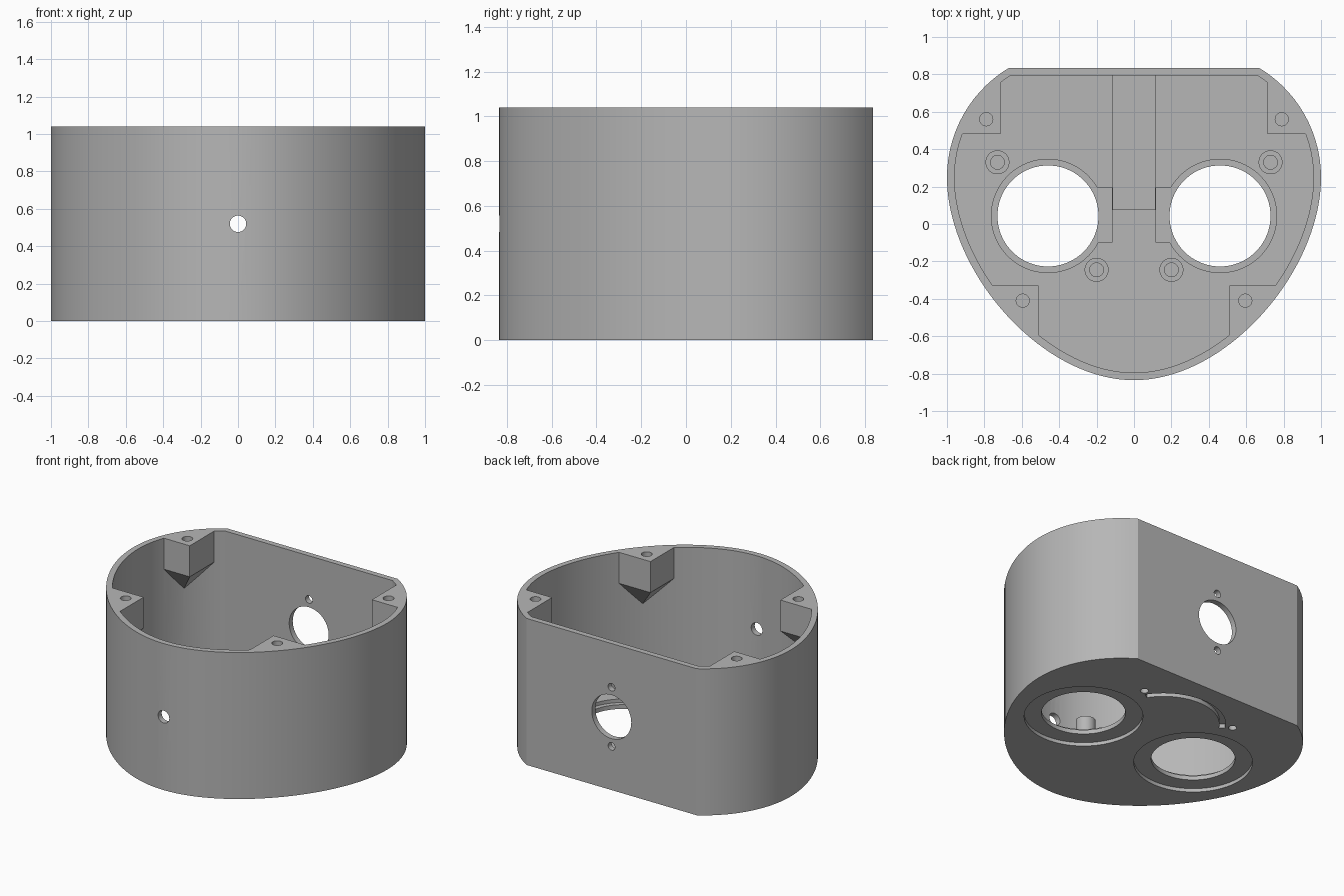
import bpy
import bmesh
from math import sin, cos, asin, pi
from mathutils import Vector, Matrix

HEIGHT, WALL, FLOOR, BACK = 1.04, 0.04, 0.08, 0.835
SIDES = (-1, 1)

if "Cube" in bpy.data.objects:
    bpy.data.objects.remove(bpy.data.objects["Cube"])

grey = bpy.data.materials.new("grey plastic")
grey.use_nodes = True
grey.diffuse_color = (0.47, 0.47, 0.47, 1)
grey.node_tree.nodes["Principled BSDF"].inputs["Base Color"].default_value = grey.diffuse_color


def make(name, bm):
    bmesh.ops.recalc_face_normals(bm, faces=bm.faces)
    mesh = bpy.data.meshes.new(name)
    bm.to_mesh(mesh)
    bm.free()
    mesh.materials.append(grey)
    obj = bpy.data.objects.new(name, mesh)
    bpy.context.collection.objects.link(obj)
    return obj


def prism(name, points, z0, z1, apex=None):
    """Upright prism; with an apex its underside runs down to that point."""
    bm = bmesh.new()
    low = [bm.verts.new((x, y, z0)) for x, y in points]
    high = [bm.verts.new((x, y, z1)) for x, y in points]
    bm.faces.new(high)
    n = len(points)
    for i in range(n):
        j = (i + 1) % n
        bm.faces.new((low[i], low[j], high[j], high[i]))
    if apex:
        tip = bm.verts.new(apex)
        for i in range(n):
            bm.faces.new((low[(i + 1) % n], low[i], tip))
    else:
        bm.faces.new(low[::-1])
    return make(name, bm)


def box(name, x0, x1, y0, y1, z0, z1):
    return prism(name, [(x0, y0), (x1, y0), (x1, y1), (x0, y1)], z0, z1)


def cylinder(name, r, start, end, segments=48):
    start, end = Vector(start), Vector(end)
    axis = end - start
    turn = Vector((0, 0, 1)).rotation_difference(axis).to_matrix().to_4x4()
    bm = bmesh.new()
    bmesh.ops.create_cone(bm, cap_ends=True, segments=segments, radius1=r, radius2=r,
                          depth=axis.length,
                          matrix=Matrix.Translation((start + end) / 2) @ turn)
    return make(name, bm)


def subtract(target, cutter):
    cutter.hide_render = True
    mod = target.modifiers.new("cut", 'BOOLEAN')
    mod.operation = 'DIFFERENCE'
    mod.solver = 'EXACT'
    mod.object = cutter
    bpy.context.view_layer.objects.active = target
    bpy.ops.object.modifier_apply(modifier=mod.name)
    bpy.data.objects.remove(cutter)


def outline(inset):
    """Rounded outline with a flat back, moved inward by the inset."""
    centre, r = Vector((0.318, 0.25)), 0.682 - inset
    top = asin((BACK - inset - centre.y) / r)
    half = [centre + r * Vector((cos(a), sin(a)))
            for a in (top * (1 - i / 14) for i in range(14))]
    ctrl = [Vector(p) for p in ((1, 0.25), (1, -0.25), (0.5, -BACK), (0, -BACK))]
    for i in range(37):
        t = i / 36
        u = 1 - t
        p = u**3 * ctrl[0] + 3*u*u*t * ctrl[1] + 3*u*t*t * ctrl[2] + t**3 * ctrl[3]
        d = (u*u * (ctrl[1] - ctrl[0]) + 2*u*t * (ctrl[2] - ctrl[1])
             + t*t * (ctrl[3] - ctrl[2])).normalized()
        half.append(p + inset * Vector((d.y, -d.x)))
    half[-1].x = 0
    return [(p.x, p.y) for p in half] + [(-p.x, p.y) for p in half[-2::-1]]


# Cavity, with the solid inner features taken out of it
cavity = prism("cavity", outline(WALL), FLOOR, HEIGHT + 0.1)
for s in SIDES:
    for cx, cy, dy, ax, ay in ((0.715, 0.48, 0.5, 0.86, 0.62), (0.51, -0.33, -0.6, 0.67, -0.465)):
        corner = [(s*cx, cy), (s*(cx + 0.6), cy), (s*(cx + 0.6), cy + dy), (s*cx, cy + dy)]
        subtract(cavity, prism("corner_boss", corner, 0.82, HEIGHT + 0.3, (s*ax, ay, 0.64)))
    for x, y in ((0.73, 0.33), (0.2, -0.245)):
        subtract(cavity, cylinder("standoff", 0.064, (s*x, y, 0), (s*x, y, 0.19)))
subtract(cavity, box("raised_strip", -0.116, 0.116, 0.075, 0.9, 0, FLOOR + 0.04))

# Main shell
shell = prism("housing_shell", outline(0), 0, HEIGHT)
subtract(shell, cavity)

# Round openings in the floor, recessed below and pocketed above
HX, HY, POCKET = 0.46, 0.043, 0.303
for s in SIDES:
    subtract(shell, cylinder("floor_opening", 0.27, (s*HX, HY, -0.1), (s*HX, HY, 0.15), 72))
    subtract(shell, cylinder("lower_recess", 0.382, (s*HX, HY, -0.1), (s*HX, HY, 0.025), 72))
    a0, a1 = asin((0.195 - HY) / POCKET), 2*pi + asin((-0.1 - HY) / POCKET)
    arc = [a0 + (a1 - a0) * i / 60 for i in range(61)]
    pocket = [(s*(HX - POCKET*cos(a)), HY + POCKET*sin(a)) for a in arc]
    pocket += [(s*0.118, -0.1), (s*0.118, 0.195)]
    subtract(shell, prism("floor_pocket", pocket, 0.055, FLOOR + 0.02))

# Screw holes in the bosses and standoffs, small blind holes underneath
for s in SIDES:
    for x, y, r, z0, z1 in ((0.79, 0.56, 0.035, 0.88, 1.2), (0.595, -0.41, 0.035, 0.88, 1.2),
                            (0.73, 0.33, 0.037, 0.07, 0.3), (0.2, -0.245, 0.037, 0.07, 0.3),
                            (0.37, 0.545, 0.027, -0.1, 0.04)):
        subtract(shell, cylinder("screw_hole", r, (s*x, y, z0), (s*x, y, z1), 32))

# Curved groove under the floor
angles = [0.57 + (pi - 1.14) * i / 32 for i in range(33)]
groove = [(r*cos(a), 0.295 + r*sin(a))
          for r, run in ((0.40, angles), (0.36, angles[::-1])) for a in run]
subtract(shell, prism("curved_groove", groove, -0.1, 0.03))

# Holes through the front and back walls
MID = 0.52
subtract(shell, cylinder("front_hole", 0.044, (0, -1, MID), (0, -0.7, MID)))
for r, dz in ((0.155, 0), (0.027, 0.21), (0.027, -0.21)):
    subtract(shell, cylinder("back_hole", r, (0, 0.7, MID + dz), (0, 1, MID + dz)))

# Smooth curved walls, crisp edges
bpy.ops.object.select_all(action='DESELECT')
shell.select_set(True)
bpy.context.view_layer.objects.active = shell
bpy.ops.object.shade_smooth_by_angle(angle=0.5)
